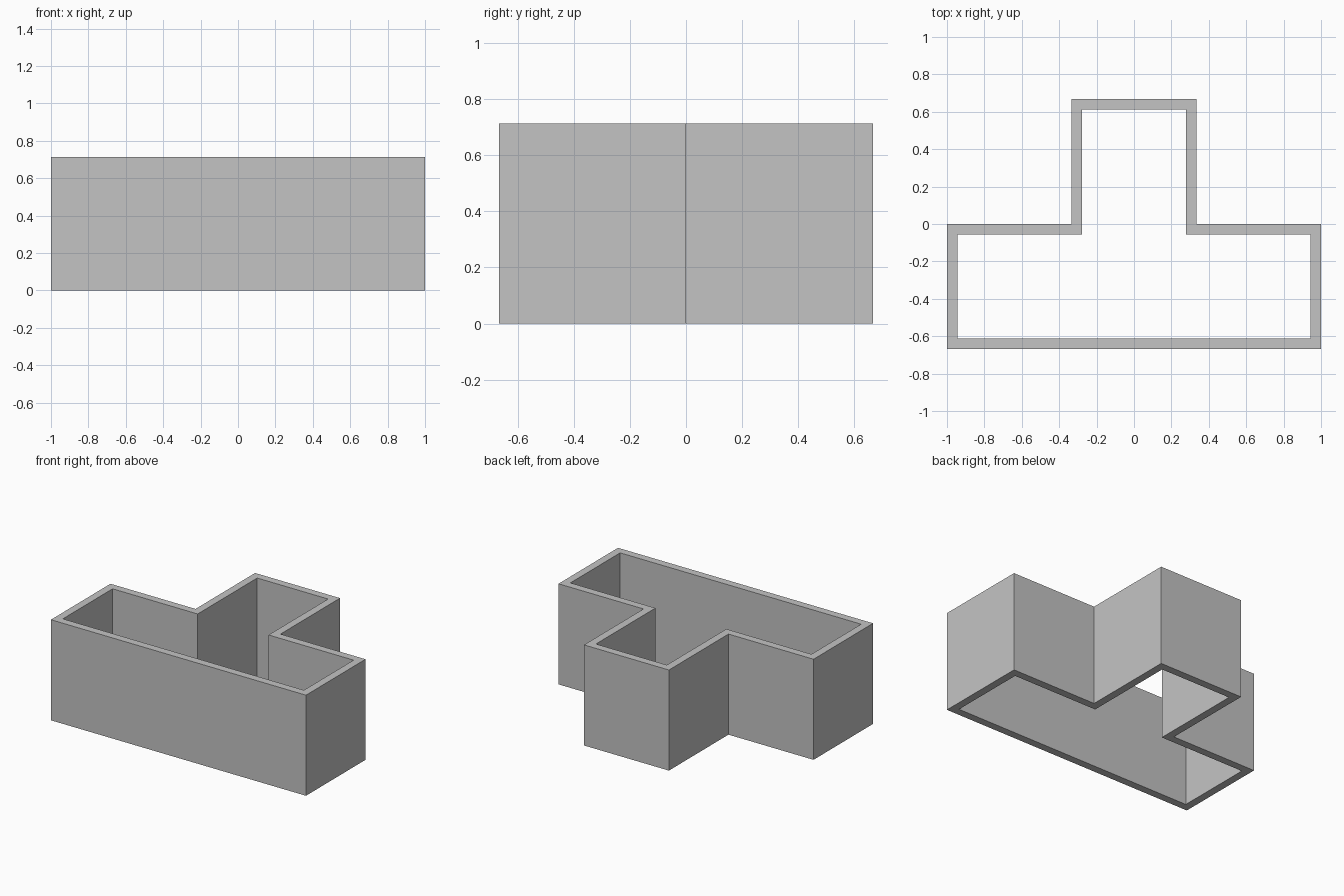
import bpy
import bmesh

HEIGHT = 0.713
WALL = 0.055

cube = bpy.data.objects.get("Cube")
if cube:
    bpy.data.objects.remove(cube, do_unlink=True)

# Plain grey material
grey = bpy.data.materials.new("plain_grey")
grey.use_nodes = True
colour = (0.55, 0.55, 0.55, 1)
grey.diffuse_color = colour
grey.node_tree.nodes["Principled BSDF"].inputs["Base Color"].default_value = colour


def t_outline(inset):
    """T-shaped plan, moved inwards by the inset, mirrored about x = 0."""
    half = [(1 - inset, -0.667 + inset), (1 - inset, -inset),
            (0.333 - inset, -inset), (0.333 - inset, 0.667 - inset)]
    return half + [(-x, y) for x, y in reversed(half)]


# Wall ring: flat strip between the outer and inner outlines, raised to height
bm = bmesh.new()
outer, inner = ([bm.verts.new((x, y, 0)) for x, y in t_outline(inset)]
                for inset in (0, WALL))
count = len(outer)
for i in range(count):
    j = (i + 1) % count
    bm.faces.new((outer[i], outer[j], inner[j], inner[i]))
raised = bmesh.ops.extrude_face_region(bm, geom=bm.faces[:], use_keep_orig=True)
top = [v for v in raised["geom"] if isinstance(v, bmesh.types.BMVert)]
bmesh.ops.translate(bm, verts=top, vec=(0, 0, HEIGHT))
bmesh.ops.recalc_face_normals(bm, faces=bm.faces[:])

mesh = bpy.data.meshes.new("t_shaped_wall")
bm.to_mesh(mesh)
bm.free()
mesh.materials.append(grey)
wall = bpy.data.objects.new("t_shaped_wall", mesh)
bpy.context.collection.objects.link(wall)
